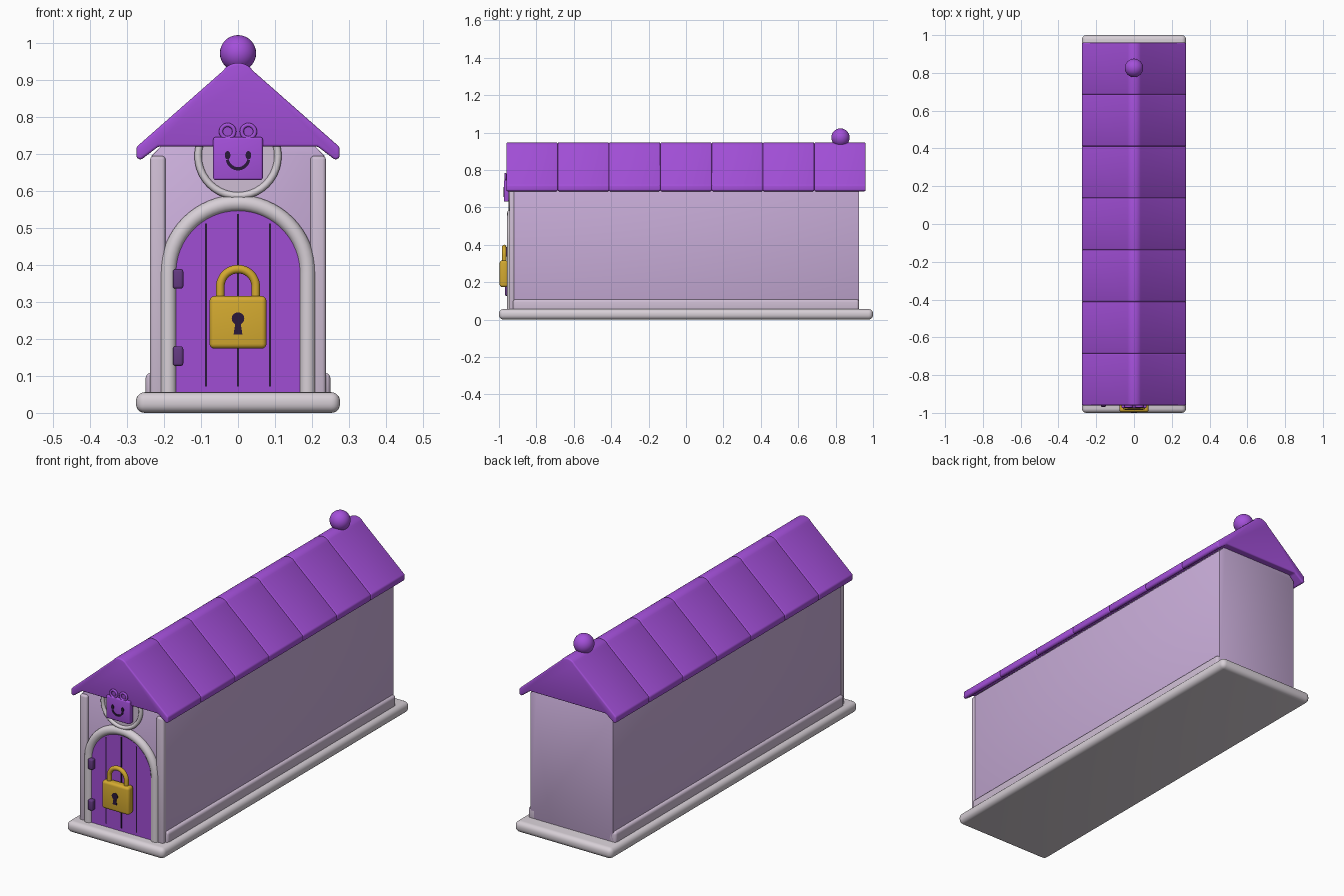
import bpy
import math
from math import sin, cos, pi

if "Cube" in bpy.data.objects:
    bpy.data.objects.remove(bpy.data.objects["Cube"], do_unlink=True)


def material(name, rgb):
    """Flat material from 0-255 display values."""
    lin = [((c / 255 + 0.055) / 1.055) ** 2.4 for c in rgb] + [1.0]
    m = bpy.data.materials.new(name)
    m.use_nodes = True
    m.diffuse_color = lin
    bsdf = next(n for n in m.node_tree.nodes if n.type == 'BSDF_PRINCIPLED')
    bsdf.inputs["Base Color"].default_value = lin
    return m


ROOF = material("roof purple", (164, 80, 218))
DOOR = material("door purple", (160, 77, 212))
WALL = material("wall lilac", (202, 174, 218))
TRIM = material("trim pink grey", (207, 190, 212))
STONE = material("stone grey", (215, 207, 214))
GOLD = material("lock gold", (212, 170, 48))
HINGE = material("hinge plum", (100, 58, 130))
DARK = material("dark violet", (42, 24, 58))


def activate(ob):
    bpy.ops.object.select_all(action='DESELECT')
    ob.select_set(True)
    bpy.context.view_layer.objects.active = ob


def finish(ob, mat, bevel=0.0, segments=3, limit=40):
    """Apply rounding, colour and shading."""
    ob.data.materials.append(mat)
    activate(ob)
    if bevel:
        mod = ob.modifiers.new("round", 'BEVEL')
        mod.width, mod.segments = bevel, segments
        mod.limit_method, mod.angle_limit = 'ANGLE', math.radians(35)
        bpy.ops.object.modifier_apply(modifier=mod.name)
    bpy.ops.object.shade_smooth_by_angle(angle=math.radians(limit))
    return ob


def prism(name, outline, y0, y1, mat, bevel=0.0, segments=3):
    """Extrude an anticlockwise x-z outline from y0 (front) to y1 (back)."""
    n = len(outline)
    verts = [(x, y, z) for y in (y0, y1) for x, z in outline]
    faces = [list(range(n)), list(range(2 * n - 1, n - 1, -1))]
    faces += [[i, i + n, (i + 1) % n + n, (i + 1) % n] for i in range(n)]
    me = bpy.data.meshes.new(name)
    me.from_pydata(verts, [], faces)
    ob = bpy.data.objects.new(name, me)
    bpy.context.collection.objects.link(ob)
    return finish(ob, mat, bevel, segments)


def box(name, x0, x1, y0, y1, z0, z1, mat, bevel=0.0, segments=3):
    return prism(name, [(x0, z0), (x1, z0), (x1, z1), (x0, z1)],
                 y0, y1, mat, bevel, segments)


def arc(cx, cz, r, a0, a1, n=24, sz=1.0):
    """Points on an arc, angles in degrees."""
    angles = [math.radians(a0 + (a1 - a0) * i / n) for i in range(n + 1)]
    return [(cx + r * cos(a), cz + r * sz * sin(a)) for a in angles]


def mirrored(right):
    """Complete a right half outline (bottom to top) with its mirror image."""
    return right + [(-x, z) for x, z in reversed(right) if x > 0]


def tube(name, path, y, r, mat, closed=False):
    """Round bar along an x-z path."""
    cu = bpy.data.curves.new(name, 'CURVE')
    cu.dimensions = '3D'
    cu.bevel_depth, cu.bevel_resolution = r, 4
    cu.use_fill_caps = True
    sp = cu.splines.new('POLY')
    sp.points.add(len(path) - 1)
    for p, (x, z) in zip(sp.points, path):
        p.co = (x, y, z, 1)
    sp.use_cyclic_u = closed
    ob = bpy.data.objects.new(name, cu)
    bpy.context.collection.objects.link(ob)
    activate(ob)
    bpy.ops.object.convert(target='MESH')
    return finish(bpy.context.object, mat, limit=60)


def disc(name, cx, cz, r, y0, y1, mat, sz=1.0):
    return prism(name, arc(cx, cz, r, 0, 360, 32, sz)[:-1], y0, y1, mat)


# Plinth and walls
box("plinth", -0.276, 0.276, -1, 1, 0, 0.056, STONE, 0.024, 5)
prism("walls", mirrored([(0.235, 0.04), (0.235, 0.695), (0.2, 0.73)]),
      -0.93, 0.925, WALL, 0.004, 2)

# Side skirting and front corner posts
for side, s in (("left", 1), ("right", -1)):
    a, b = sorted((s * 0.2, s * 0.25))
    box(side + "_skirting", a, b, -0.925, 0.925, 0.04, 0.108, TRIM, 0.014, 4)
    a, b = sorted((s * 0.196, s * 0.238))
    box(side + "_corner_post", a, b, -0.945, -0.915, 0.04, 0.695, TRIM, 0.01)

# Roof courses with rounded ridge and drooping eaves
roof_half = [(0.215, 0.721), (0.263, 0.684), (0.275, 0.69), (0.275, 0.719),
             (0.04, 0.926)] + arc(0, 0.897, 0.05, 48, 90, 5)[:-1] + [(0, 0.947)]
COURSES = 7
length = 1.92 / COURSES
for i in range(COURSES):
    y = -0.96 + i * length
    prism("roof_course_%d" % (i + 1), mirrored(roof_half),
          y, y + length, ROOF, 0.007, 3)

# Ball on the ridge
bpy.ops.mesh.primitive_uv_sphere_add(segments=32, ring_count=16, radius=0.049,
                                     location=(0, 0.826, 0.973))
ball = bpy.context.object
ball.name = "ridge_ball"
finish(ball, ROOF)

# Arched door, frame and plank grooves
prism("door", [(-0.168, 0.05), (0.168, 0.05)] + arc(0, 0.379, 0.168, 0, 180),
      -0.944, -0.92, DOOR)
tube("door_frame", [(0.188, 0.04)] + arc(0, 0.379, 0.188, 0, 180, 32)
     + [(-0.188, 0.04)], -0.935, 0.0225, STONE)
for i, top in ((-1, 0.512), (0, 0.538), (1, 0.512)):
    box("plank_groove_%d" % (i + 2), i * 0.087 - 0.0025, i * 0.087 + 0.0025,
        -0.9455, -0.943, 0.072, top, DARK)
for name, z in (("lower_hinge", 0.127), ("upper_hinge", 0.336)):
    box(name, -0.176, -0.148, -0.968, -0.94, z, z + 0.053, HINGE, 0.007)

# Padlock
box("lock_body", -0.077, 0.077, -0.996, -0.952, 0.174, 0.316, GOLD, 0.013, 4)
tube("lock_shackle", [(0.048, 0.3)] + arc(0, 0.341, 0.048, 0, 180)
     + [(-0.048, 0.3)], -0.972, 0.0115, GOLD)
disc("keyhole_round", 0, 0.255, 0.017, -0.998, -0.99, DARK)
prism("keyhole_slot", [(-0.012, 0.212), (0.012, 0.212), (0.006, 0.25),
                       (-0.006, 0.25)], -0.998, -0.99, DARK)

# Round gable medallion
disc("medallion_plate", 0, 0.695, 0.105, -0.938, -0.92, TRIM)
tube("medallion_ring", arc(0, 0.695, 0.108, 0, 360, 40)[:-1],
     -0.94, 0.01, STONE, True)

# Smiling square badge with ring ears
box("badge", -0.067, 0.067, -0.974, -0.94, 0.63, 0.746, ROOF, 0.006)
for side, s in (("left", 1), ("right", -1)):
    tube(side + "_ear_ring", arc(s * 0.028, 0.761, 0.018, 0, 360)[:-1],
         -0.966, 0.0055, ROOF, True)
    disc(side + "_eye", s * 0.028, 0.697, 0.0075, -0.977, -0.97, DARK, 1.5)
prism("smile", arc(0, 0.689, 0.033, 190, 350) + arc(0, 0.69, 0.025, 350, 190),
      -0.977, -0.97, DARK)
